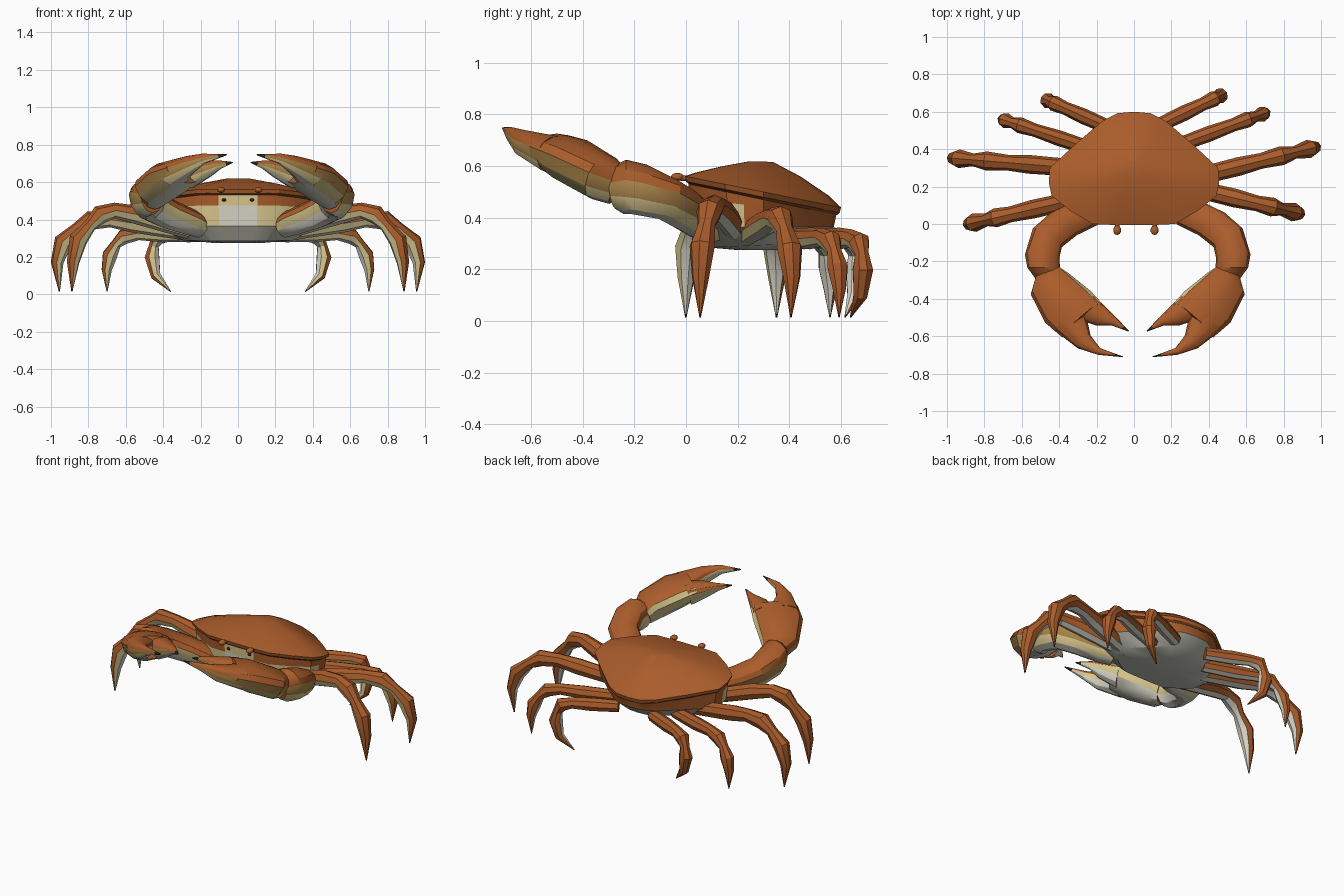
import bpy, bmesh, math
from mathutils import Vector

if "Cube" in bpy.data.objects:
    bpy.data.objects.remove(bpy.data.objects["Cube"])


def material(name, r, g, b):
    m = bpy.data.materials.new(name)
    m.use_nodes = True
    m.diffuse_color = (r, g, b, 1)
    bsdf = m.node_tree.nodes["Principled BSDF"]
    bsdf.inputs["Base Color"].default_value = (r, g, b, 1)
    bsdf.inputs["Roughness"].default_value = 0.7
    return m


BROWN = material("shell brown", 0.4, 0.107, 0.024)
DARK = material("dark brown", 0.2, 0.055, 0.018)
TAN = material("tan", 0.42, 0.24, 0.07)
CREAM = material("cream", 0.7, 0.58, 0.27)
PALE = material("pale underside", 0.7, 0.68, 0.58)
BELLY = material("belly grey", 0.52, 0.52, 0.46)
BLACK = material("black tip", 0.025, 0.02, 0.016)
MATS = [BROWN, DARK, TAN, CREAM, PALE, BELLY, BLACK]


def smooth(ob, angle):
    bpy.ops.object.select_all(action="DESELECT")
    ob.select_set(True)
    bpy.context.view_layer.objects.active = ob
    bpy.ops.object.shade_smooth_by_angle(angle=math.radians(angle))


def loft(name, rings, pick, angle=30):
    """Skin closed rings, cap both ends, colour each face with pick(band, step, centre)."""
    bm = bmesh.new()
    loops = [[bm.verts.new(p) for p in ring] for ring in rings]
    n = len(loops[0])
    for band, (a, b) in enumerate(zip(loops, loops[1:])):
        for k in range(n):
            j = (k + 1) % n
            f = bm.faces.new((a[k], a[j], b[j], b[k]))
            f.material_index = MATS.index(pick(band, k, f.calc_center_median()))
    for loop, band in ((loops[0], 0), (loops[-1], len(loops) - 2)):
        f = bm.faces.new(loop)
        f.material_index = MATS.index(pick(band, 0, f.calc_center_median()))
    bmesh.ops.recalc_face_normals(bm, faces=bm.faces)
    me = bpy.data.meshes.new(name)
    bm.to_mesh(me)
    bm.free()
    ob = bpy.data.objects.new(name, me)
    bpy.context.collection.objects.link(ob)
    for m in MATS:
        me.materials.append(m)
    smooth(ob, angle)


def limb(name, stations, colours, flip=1, tip=None, belly=1.0):
    """Limb through (centre, half-width vector, half height); colours run once round it.
    With tip set, the last segment turns black from that fraction on.
    A belly above 1 deepens the lower half and flattens the upper one."""
    st = list(stations)
    if tip:
        (c0, w0, h0), (c1, w1, h1) = st[-2:]
        st.insert(-1, (c0.lerp(c1, tip), w0.lerp(w1, tip), h0 + (h1 - h0) * tip))
    n = len(colours)
    rings = []
    for i, (c, wide, high) in enumerate(st):
        t = st[min(i + 1, len(st) - 1)][0] - st[max(i - 1, 0)][0]
        up = wide.cross(t).normalized() * flip * high
        ring = []
        for k in range(n):
            s = math.sin(k * math.tau / n)
            rise = belly - 1 + s * (belly if s < 0 else 2 - belly)
            ring.append(c + wide * math.cos(k * math.tau / n) + up * rise)
        rings.append(ring)
    last = len(rings) - 2
    loft(name, rings, lambda band, k, c: BLACK if tip and band == last else colours[k])


# Carapace outline, shared by the shell and the lower body
half = [(0.11, -0.005), (0.22, 0.0), (0.34, 0.07), (0.44, 0.15), (0.455, 0.22),
        (0.45, 0.3), (0.31, 0.43), (0.17, 0.55), (0.09, 0.592)]
outline = [(0, -0.005)] + half + [(0, 0.6)] + [(-x, y) for x, y in reversed(half)]
MID = 0.29


def ring(scale, height):
    return [Vector((x * scale, MID + (y - MID) * scale, height(y))) for x, y in outline]


def rim(y):
    return 0.56 - 0.2 * y


def dome(f):
    return lambda y: rim(y) * (1 - f) + 0.62 * f


shell_rings = [ring(0.95, lambda y: rim(y) - 0.03), ring(0.985, lambda y: rim(y) - 0.02),
               ring(1, rim), ring(0.85, dome(0.25)), ring(0.5, dome(0.66)), ring(0.15, dome(0.98))]
loft("carapace", shell_rings, lambda b, k, c: DARK if b == 0 else BROWN, 25)


# Lower body: brown flanks, cream face, grey belly
def body_colour(band, k, c):
    if band == 3:
        return BELLY
    if c.y > 0.24:
        return BELLY if band == 2 else BROWN
    middle = abs(c.x) < 0.12
    if band == 0:
        return CREAM if middle else BROWN
    if band == 1:
        return PALE if middle else CREAM
    return PALE if abs(c.x) < 0.2 else BELLY


body_rings = [ring(0.95, lambda y: rim(y) - 0.028), ring(0.94, lambda y: 0.475 - 0.11 * y),
              ring(0.91, lambda y: 0.365), ring(0.68, lambda y: 0.285 + 0.03 * y),
              ring(0.3, lambda y: 0.275)]
loft("lower_body", body_rings, body_colour)

# Walking legs: thickness, then y at x = 0.45 and slope for each side, then (x, z) path
legs = {
    "first": (1.0, (0.16, -0.24), (0.1, -0.23),
              [(0.26, 0.34), (0.54, 0.425), (0.66, 0.448), (0.74, 0.425),
               (0.79, 0.37), (0.855, 0.29), (0.882, 0.17), (0.888, 0.015)]),
    "second": (1.0, (0.28, 0.25), (0.31, 0.08),
               [(0.26, 0.33), (0.56, 0.38), (0.68, 0.4), (0.79, 0.395),
                (0.86, 0.35), (0.935, 0.28), (0.967, 0.17), (0.955, 0.015)]),
    "third": (0.84, (0.5, 0.37), (0.475, 0.33),
              [(0.2, 0.32), (0.4, 0.32), (0.53, 0.325), (0.61, 0.31),
               (0.65, 0.27), (0.685, 0.21), (0.702, 0.13), (0.7, 0.015)]),
    "fourth": (0.84, (0.68, 0.48), (0.655, 0.44),
               [(0.12, 0.32), (0.27, 0.32), (0.37, 0.32), (0.43, 0.305),
                (0.45, 0.26), (0.46, 0.2), (0.44, 0.1), (0.36, 0.015)]),
}
widths = [0.045, 0.05, 0.042, 0.051, 0.034, 0.05, 0.034, 0.003]
for sign, label, which in ((1, "left", 0), (-1, "right", 1)):
    # Brown reaches lower on the rear side of each leg, cream shows on the front side
    lower = [BROWN, PALE, PALE, CREAM][::sign]
    for name, (thick, *lines, path) in legs.items():
        y0, slope = lines[which]
        across = Vector((sign, slope, 0)).normalized().cross(Vector((0, 0, 1)))
        stations = [(Vector((sign * x, y0 + slope * (x - 0.45), z)), across * w * thick, w * thick)
                    for (x, z), w in zip(path, widths)]
        limb(f"{label}_{name}_leg", stations, [BROWN] * 4 + lower, 1, 0.92)

# Claws: outer edge x y, inner edge x y, height and half thickness at each station
claw = {
    "arm": (None, [(0.27, 0.17, 0.2, 0.03, 0.36, 0.06), (0.36, 0.12, 0.24, -0.01, 0.385, 0.07),
                   (0.49, 0.055, 0.35, -0.065, 0.43, 0.08), (0.585, -0.03, 0.43, -0.13, 0.475, 0.085),
                   (0.624, -0.17, 0.44, -0.19, 0.51, 0.1), (0.61, -0.235, 0.435, -0.24, 0.52, 0.105),
                   (0.56, -0.3, 0.43, -0.265, 0.515, 0.08)]),
    "palm": (None, [(0.56, -0.28, 0.43, -0.245, 0.52, 0.075), (0.587, -0.385, 0.385, -0.272, 0.555, 0.092),
                    (0.51, -0.535, 0.267, -0.365, 0.625, 0.09), (0.42, -0.61, 0.21, -0.425, 0.66, 0.07)]),
    "fixed_finger": (0.65, [(0.46, -0.575, 0.3, -0.46, 0.645, 0.075),
                            (0.336, -0.668, 0.27, -0.598, 0.69, 0.052),
                            (0.23, -0.7, 0.22, -0.664, 0.725, 0.028),
                            (0.1, -0.712, 0.1, -0.708, 0.747, 0.003)]),
    "moving_finger": (0.6, [(0.36, -0.505, 0.245, -0.388, 0.64, 0.075),
                            (0.24, -0.545, 0.17, -0.465, 0.672, 0.048),
                            (0.16, -0.543, 0.125, -0.51, 0.692, 0.025),
                            (0.07, -0.575, 0.068, -0.57, 0.705, 0.003)]),
}
for sign, label in ((1, "left"), (-1, "right")):
    for name, (tip, path) in claw.items():
        stations = []
        for ox, oy, ix, iy, z, high in path:
            outer, inner = (Vector((0.02 + sign * (x - 0.02), y, z)) for x, y in ((ox, oy), (ix, iy)))
            stations.append(((outer + inner) / 2, (outer - inner) / 2, high))
        inner_edge = CREAM if name == "palm" else BROWN
        colours = [BROWN] * 5 + [inner_edge, CREAM] + [PALE] * 3 + [CREAM, TAN]
        limb(f"{label}_claw_{name}", stations, colours, -sign, tip, 1.25)


# Eye stalks and small dark face spots
def ball(name, loc, size, mat):
    bpy.ops.mesh.primitive_uv_sphere_add(segments=10, ring_count=6, radius=1, location=loc)
    ob = bpy.context.object
    ob.name = name
    ob.scale = size
    ob.data.materials.append(mat)
    smooth(ob, 40)


for sign, label in ((1, "left"), (-1, "right")):
    x = 0.01 + sign * 0.1
    ball(f"{label}_eye_stalk", (x, 0.0, 0.553), (0.013, 0.045, 0.011), BROWN)
    ball(f"{label}_eye", (x, -0.033, 0.558), (0.022, 0.026, 0.016), BROWN)
    ball(f"{label}_face_spot", (sign * 0.075, 0.012, 0.505), (0.012, 0.01, 0.009), BLACK)
